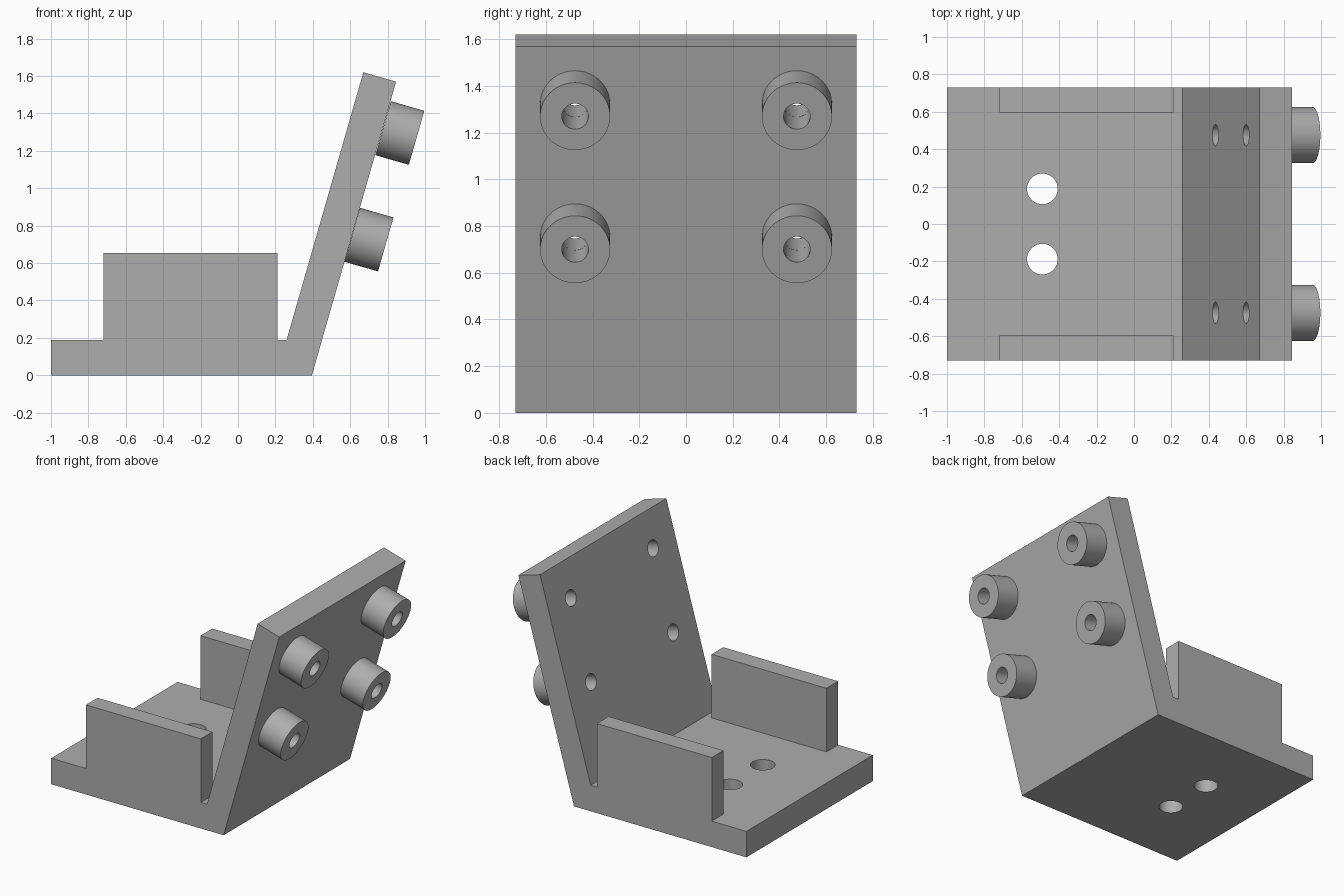
import bpy
import bmesh
import math
from mathutils import Vector

if "Cube" in bpy.data.objects:
    bpy.data.objects.remove(bpy.data.objects["Cube"], do_unlink=True)

HALF_WIDTH = 0.73
WALL = 0.135
TILT = math.radians(16)
OUTWARD = Vector((math.cos(TILT), 0, -math.sin(TILT)))

grey = bpy.data.materials.new("plain grey")
grey.use_nodes = True
colour = (0.42, 0.42, 0.42, 1)
grey.diffuse_color = colour
grey.node_tree.nodes["Principled BSDF"].inputs["Base Color"].default_value = colour


def extrude_profile(name, points, y0, y1):
    """Prism from an x-z outline, running from y0 to y1."""
    bm = bmesh.new()
    face = bm.faces.new([bm.verts.new((x, y0, z)) for x, z in points])
    new = bmesh.ops.extrude_face_region(bm, geom=[face])["geom"]
    verts = [v for v in new if isinstance(v, bmesh.types.BMVert)]
    bmesh.ops.translate(bm, verts=verts, vec=(0, y1 - y0, 0))
    bmesh.ops.recalc_face_normals(bm, faces=bm.faces)
    mesh = bpy.data.meshes.new(name)
    bm.to_mesh(mesh)
    bm.free()
    mesh.materials.append(grey)
    obj = bpy.data.objects.new(name, mesh)
    bpy.context.collection.objects.link(obj)
    return obj


def rod(name, start, end, radius):
    """Cylinder between two points."""
    axis = end - start
    bpy.ops.mesh.primitive_cylinder_add(
        vertices=64, radius=radius, depth=axis.length,
        location=(start + end) / 2,
        rotation=axis.to_track_quat("Z", "Y").to_euler())
    obj = bpy.context.object
    obj.name = name
    obj.data.materials.append(grey)
    return obj


def combine(target, tool, operation):
    """Apply a boolean and discard the tool."""
    bpy.ops.object.select_all(action="DESELECT")
    bpy.context.view_layer.objects.active = target
    target.select_set(True)
    mod = target.modifiers.new("combine", "BOOLEAN")
    mod.operation = operation
    mod.solver = "EXACT"
    mod.object = tool
    bpy.ops.object.modifier_apply(modifier=mod.name)
    bpy.data.objects.remove(tool, do_unlink=True)


def smooth(obj):
    bpy.ops.object.select_all(action="DESELECT")
    bpy.context.view_layer.objects.active = obj
    obj.select_set(True)
    bpy.ops.object.shade_smooth_by_angle(angle=math.radians(30))


# Base and leaning back plate
bracket = extrude_profile("bracket", [
    (-1, 0), (0.395, 0), (0.845, 1.57), (0.67, 1.62), (0.26, 0.19), (-1, 0.19),
], -HALF_WIDTH, HALF_WIDTH)

# Side walls, sunk into the base and joined to it
for side in (-1, 1):
    y0, y1 = sorted((side * HALF_WIDTH, side * (HALF_WIDTH - WALL)))
    wall = extrude_profile("side_wall", [
        (-0.72, 0.1), (0.21, 0.1), (0.21, 0.655), (-0.72, 0.655)], y0, y1)
    combine(bracket, wall, "UNION")

# Mounting holes through the base
for y in (-0.188, 0.188):
    cutter = rod("base_hole", Vector((-0.49, y, -0.1)), Vector((-0.49, y, 0.3)), 0.082)
    combine(bracket, cutter, "DIFFERENCE")

# Round bosses on the back plate, bored right through
for level, x, z in (("lower", 0.79, 0.70), ("upper", 0.955, 1.27)):
    for side, y in (("front", -0.475), ("rear", 0.475)):
        tip = Vector((x, y, z))
        boss = rod(f"{level}_{side}_boss", tip - OUTWARD * 0.186, tip, 0.15)
        for part in (boss, bracket):
            bore = rod("bore", tip - OUTWARD * 0.5, tip + OUTWARD * 0.1, 0.057)
            combine(part, bore, "DIFFERENCE")
        smooth(boss)

smooth(bracket)
